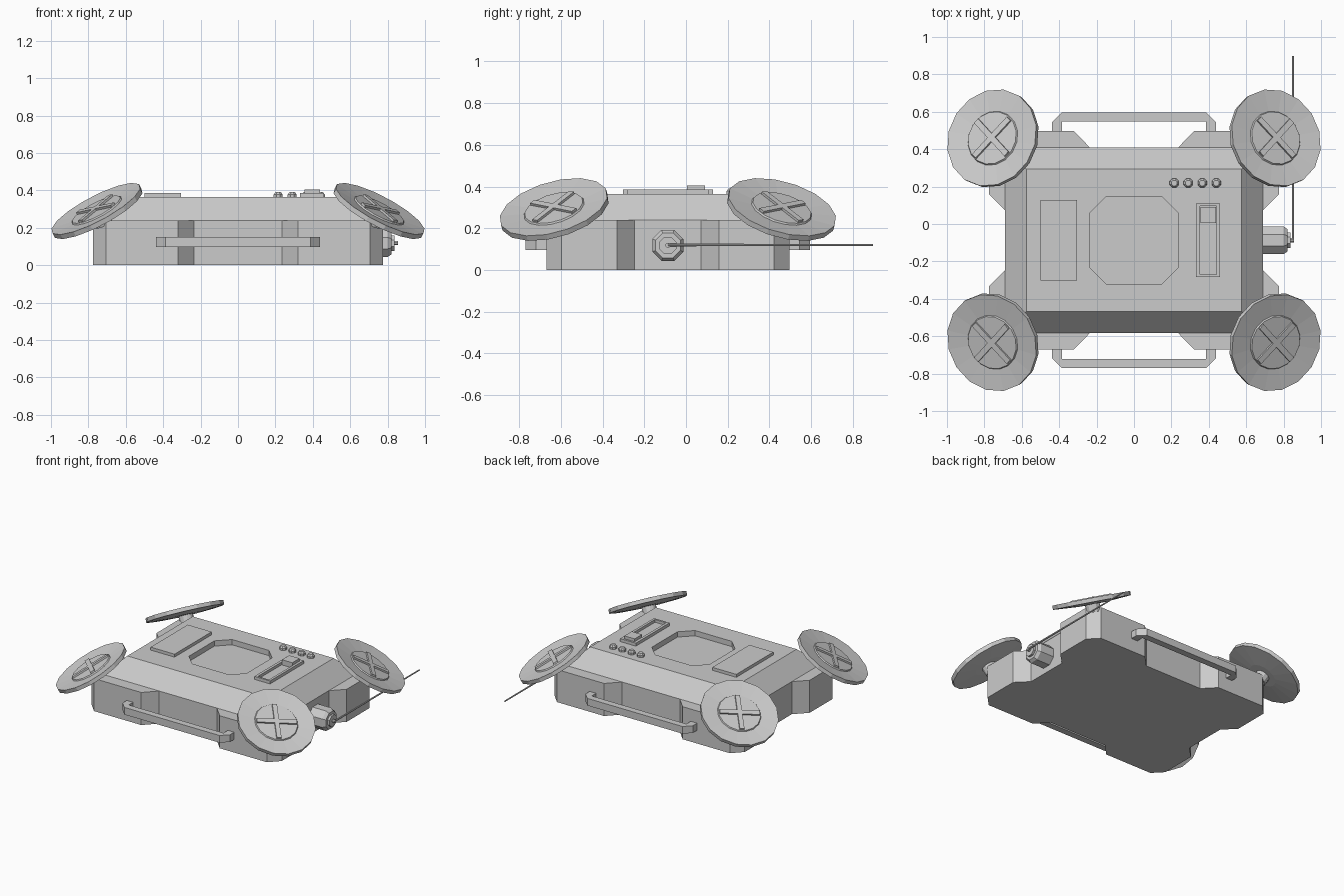
import bpy, bmesh, math
from mathutils import Vector, Matrix

if "Cube" in bpy.data.objects:
    bpy.data.objects.remove(bpy.data.objects["Cube"])

YC = -0.087  # centre line of the hull in y


def make(name, bm, matrix=None, smooth=False):
    bmesh.ops.recalc_face_normals(bm, faces=bm.faces[:])
    if matrix is not None:
        bm.transform(matrix)
    me = bpy.data.meshes.new(name)
    bm.to_mesh(me)
    bm.free()
    ob = bpy.data.objects.new(name, me)
    bpy.context.collection.objects.link(ob)
    if smooth:
        bpy.context.view_layer.objects.active = ob
        ob.select_set(True)
        bpy.ops.object.shade_smooth_by_angle(angle=math.radians(30))
        ob.select_set(False)
    return ob


def loft(loops):
    """Closed solid through a list of point loops."""
    bm = bmesh.new()
    rings = [[bm.verts.new(p) for p in loop] for loop in loops]
    n = len(rings[0])
    for a, b in zip(rings, rings[1:]):
        for i in range(n):
            bm.faces.new((a[i], a[(i + 1) % n], b[(i + 1) % n], b[i]))
    bm.faces.new(rings[0])
    bm.faces.new(rings[-1])
    return bm


def prism(pts, z0, z1):
    return loft([[(x, y, z) for x, y in pts] for z in (z0, z1)])


def lathe(profile, sides):
    return loft([[(r * math.cos(2 * math.pi * (i + .5) / sides),
                   r * math.sin(2 * math.pi * (i + .5) / sides), z)
                  for i in range(sides)] for r, z in profile])


def rect(x0, x1, y0, y1):
    return [(x0, y0), (x1, y0), (x1, y1), (x0, y1)]


def box(name, x0, x1, y0, y1, z0, z1):
    return make(name, prism(rect(x0, x1, y0, y1), z0, z1))


def cut(target, cutter):
    m = target.modifiers.new("cut", 'BOOLEAN')
    m.operation = 'DIFFERENCE'
    m.solver = 'EXACT'
    m.object = cutter
    cutter.hide_render = True
    cutter.hide_viewport = True


# lower hull with four bulging corner blocks
quarter = [(0.69, 0.16), (0.775, 0.245), (0.775, 0.51), (0.705, 0.583),
           (0.32, 0.583), (0.235, 0.495)]
outline = quarter + [(-x, y) for x, y in reversed(quarter)]
outline += [(-x, -y) for x, y in outline]
make("lower_hull", prism([(x, y + YC) for x, y in outline], 0, 0.24))

# sloped upper deck with recessed eight-sided hatch
deck = make("upper_deck", loft([
    [(x, y + YC, z) for x, y in rect(-a, a, -b, b)]
    for a, b, z in ((0.69, 0.495, 0.24), (0.575, 0.381, 0.364))]))
hatch = [(0.15, 0.233), (0.235, 0.148), (0.235, -0.148), (0.15, -0.233)]
hatch += [(-x, -y) for x, y in hatch]
cut(deck, make("hatch_cutter", prism([(x, y + YC) for x, y in hatch], 0.325, 0.5)))

# deck panel
box("deck_panel", -0.5, -0.305, YC - 0.216, YC + 0.216, 0.355, 0.386)

# slider: slotted frame and lever
frame = box("slider_frame", 0.332, 0.46, YC - 0.197, YC + 0.197, 0.355, 0.386)
cut(frame, box("slot_cutter", 0.352, 0.442, YC - 0.183, YC + 0.183, 0.366, 0.5))
box("slider_lever", 0.355, 0.439, 0.005, 0.09, 0.36, 0.404)

# row of buttons
for i in range(4):
    make("button_%d" % (i + 1),
         lathe([(0.026, 0.355), (0.026, 0.378), (0.016, 0.391)], 8),
         Matrix.Translation((0.215 + 0.075 * i, 0.219, 0)))

# front and back carrying handles
grip = [(-0.438, 0.57), (-0.438, 0.632), (-0.388, 0.682), (0.388, 0.682),
        (0.438, 0.632), (0.438, 0.57), (0.386, 0.57), (0.386, 0.634),
        (-0.386, 0.634), (-0.386, 0.57)]
for name, s in (("back_handle", 1), ("front_handle", -1)):
    make(name, prism([(x, s * y + YC) for x, y in grip], 0.097, 0.15))

# four tilted corner discs with a crossed hub
for sx in (-1, 1):
    for sy in (-1, 1):
        side = ("front" if sy < 0 else "back") + ("_left" if sx < 0 else "_right")
        n = Vector((0.453 * sx, 0.25 * sy, 0.855)).normalized()
        tilt = Vector((0, 0, 1)).rotation_difference(n).to_matrix().to_4x4()
        m = Matrix.Translation((0.754 * sx, YC + 0.545 * sy, 0.29)) @ tilt
        make(side + "_disc", lathe([(0.10, -0.026), (0.268, -0.014), (0.268, 0.014),
                                    (0.15, 0.002), (0.145, 0.010)], 16), m)
        make(side + "_axle", lathe([(0.05, -0.08), (0.05, -0.01)], 12), m)
        bar = [(0.138, 0.016), (-0.138, 0.016), (-0.138, -0.016), (0.138, -0.016)]
        c = math.sqrt(0.5)
        for k, t in (("a", 1), ("b", -1)):
            make(side + "_hub_bar_" + k,
                 prism([(c * (x - t * y), c * (t * x + y)) for x, y in bar],
                       0.0, 0.022), m)

# aerial socket and whip aerial on the right side
along_x = Matrix.Rotation(math.pi / 2, 4, 'Y')
make("aerial_socket", lathe([(0.08, 0.67), (0.08, 0.80), (0.065, 0.82), (0.044, 0.82),
                             (0.044, 0.836), (0.012, 0.836), (0.012, 0.855)], 8),
     Matrix.Translation((0, YC, 0.118)) @ along_x)
make("aerial", lathe([(0.007, 0), (0.005, 0.897 - YC)], 8),
     Matrix.Translation((0.85, YC, 0.12)) @ Matrix.Rotation(-math.pi / 2, 4, 'X'))
